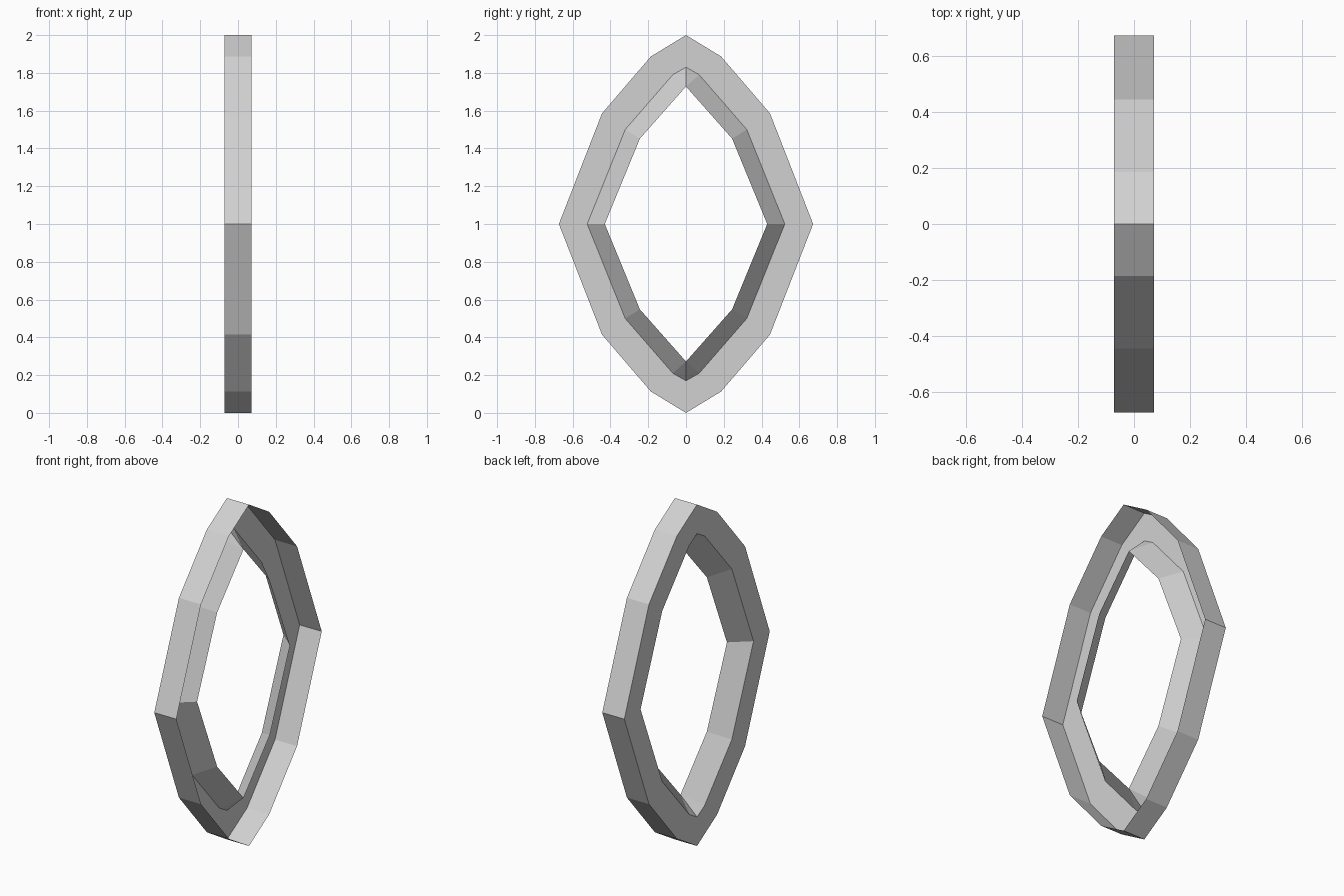
import bpy
import bmesh

if "Cube" in bpy.data.objects:
    bpy.data.objects.remove(bpy.data.objects["Cube"], do_unlink=True)

grey = bpy.data.materials.new("plain grey")
grey.use_nodes = True
colour = (0.64, 0.64, 0.64, 1)
grey.diffuse_color = colour
grey.node_tree.nodes["Principled BSDF"].inputs["Base Color"].default_value = colour

# Quarter outlines (y, height from the middle), from the side to the tip
OUTER = [(0.673, 0), (0.445, 0.585), (0.186, 0.887), (0, 1)]
INNER = [(0.523, 0), (0.322, 0.5), (0.07, 0.79), (0, 0.83)]
LIP = [(0.43, 0), (0.244, 0.452), (0, 0.728), (0, 0.728)]
HALF = 0.0715


def ring(bm, quarter, x):
    """Mirror a quarter outline into a full loop of vertices at x."""
    half = quarter + [(-y, z) for y, z in reversed(quarter[:-1])]
    loop = half + [(-y, -z) for y, z in half[1:-1]]
    return [bm.verts.new((x, y, z + 1)) for y, z in loop]


# Open channel: outer wall, flat side, then a tapered wall around the hole
bm = bmesh.new()
rings = [ring(bm, OUTER, HALF), ring(bm, OUTER, -HALF),
         ring(bm, INNER, -HALF), ring(bm, LIP, HALF / 2)]
for a, b in zip(rings, rings[1:]):
    for i in range(len(a)):
        j = (i + 1) % len(a)
        bm.faces.new((a[i], a[j], b[j], b[i]))
# The tips of the tapered wall come to single points
bmesh.ops.remove_doubles(bm, verts=bm.verts[:], dist=0.0001)
# Walls face outwards
bm.normal_update()
side = next(f for f in bm.faces if all(v.co.x < -HALF + 0.001 for v in f.verts))
if side.normal.x > 0:
    bmesh.ops.reverse_faces(bm, faces=bm.faces[:])

mesh = bpy.data.meshes.new("faceted_ring")
bm.to_mesh(mesh)
bm.free()
mesh.materials.append(grey)
bpy.context.collection.objects.link(bpy.data.objects.new("faceted_ring", mesh))
